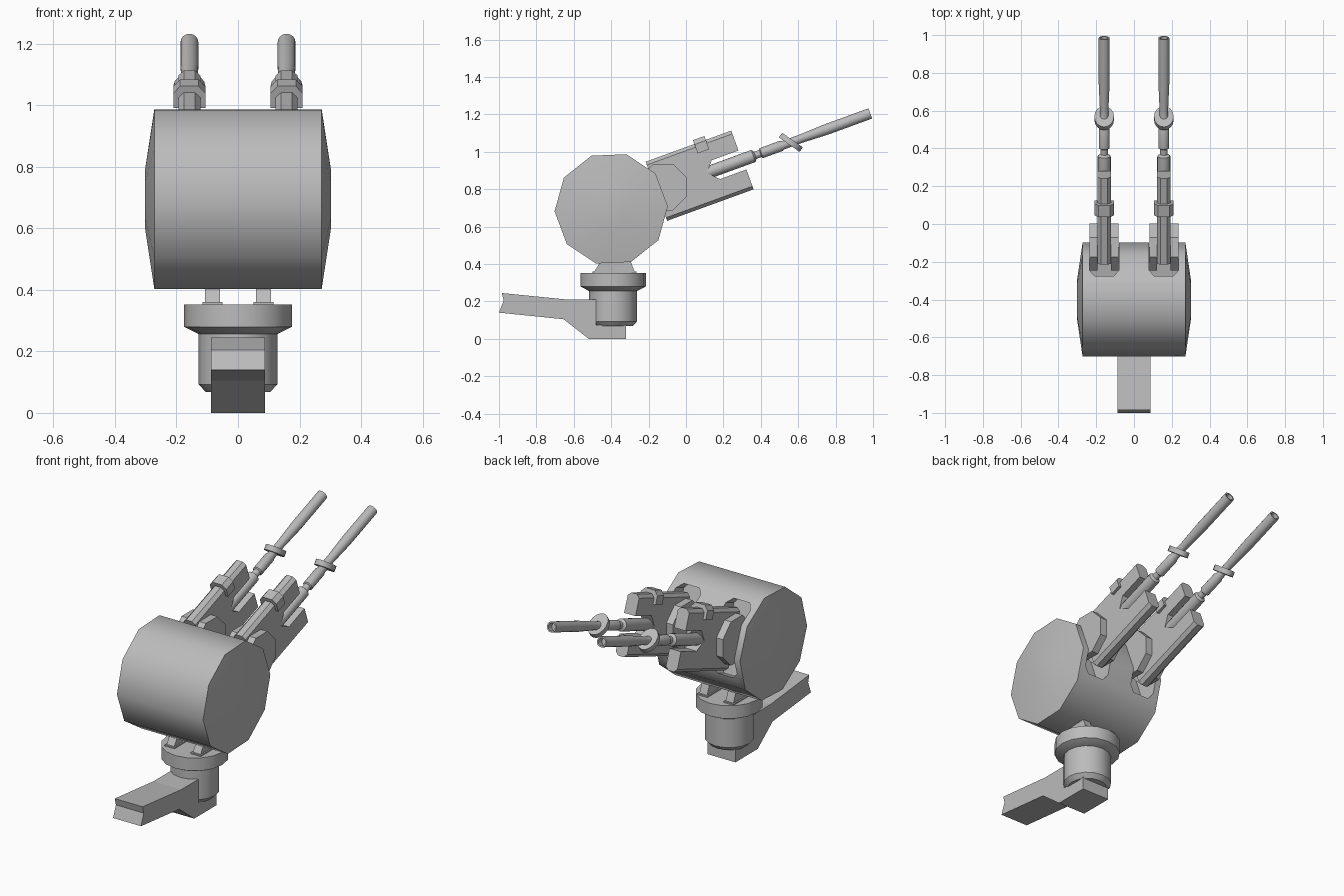
import bpy, bmesh
from math import sin, cos, pi, radians

if "Cube" in bpy.data.objects:
    bpy.data.objects.remove(bpy.data.objects["Cube"], do_unlink=True)

grey = bpy.data.materials.new("plain grey")
grey.use_nodes = True
grey.diffuse_color = (0.5, 0.5, 0.5, 1)
grey.node_tree.nodes["Principled BSDF"].inputs["Base Color"].default_value = (0.5, 0.5, 0.5, 1)

TILT = radians(20)


def finish(bm, name, loc=(0, 0, 0), tilt=0.0):
    bmesh.ops.recalc_face_normals(bm, faces=bm.faces)
    mesh = bpy.data.meshes.new(name)
    bm.to_mesh(mesh)
    bm.free()
    mesh.materials.append(grey)
    ob = bpy.data.objects.new(name, mesh)
    bpy.context.collection.objects.link(ob)
    ob.location = loc
    ob.rotation_euler = (tilt, 0, 0)
    return ob


def activate(ob):
    bpy.ops.object.select_all(action='DESELECT')
    ob.select_set(True)
    bpy.context.view_layer.objects.active = ob


def smooth(ob):
    activate(ob)
    bpy.ops.object.shade_smooth_by_angle(angle=radians(40))


def prism(name, pts, half, chamfer=0.0, limit=0.0, axis="X", span=None, **kw):
    """Extrude a side profile across x, or an (x, z) profile along y."""
    bm = bmesh.new()
    lo, hi = span or (-half, half)
    place = (lambda p, t: (t, p[0], p[1])) if axis == "X" else (lambda p, t: (p[0], t, p[1]))
    ends = [[bm.verts.new(place(p, t)) for p in pts] for t in (lo, hi)]
    bm.faces.new(ends[0])
    bm.faces.new(ends[1])
    n = len(pts)
    for i in range(n):
        j = (i + 1) % n
        bm.faces.new((ends[0][i], ends[0][j], ends[1][j], ends[1][i]))
    bmesh.ops.recalc_face_normals(bm, faces=bm.faces)
    if chamfer:
        # chamfer only the long outer edges
        edges = [e for e in bm.edges
                 if all(abs(v.co.z) > limit for v in e.verts)
                 and abs(e.verts[0].co.x - e.verts[1].co.x) < 1e-5
                 and abs(e.verts[0].co.z - e.verts[1].co.z) < 0.01]
        bmesh.ops.bevel(bm, geom=edges, offset=chamfer, segments=1, affect='EDGES')
    return finish(bm, name, **kw)


def lathe(name, profile, sides, axis, phase=0.0, **kw):
    """Revolve (radius, distance) pairs around an axis."""
    bm = bmesh.new()
    rings = []
    for r, t in profile:
        ring = []
        for i in range(sides):
            a = 2 * pi * i / sides + phase
            p, q = r * cos(a), r * sin(a)
            co = {"X": (t, p, q), "Y": (p, t, q), "Z": (p, q, t)}[axis]
            ring.append(bm.verts.new(co))
        rings.append(ring)
    for a, b in zip(rings, rings[1:]):
        for i in range(sides):
            j = (i + 1) % sides
            bm.faces.new((a[i], a[j], b[j], b[i]))
    bm.faces.new(rings[0])
    bm.faces.new(rings[-1])
    ob = finish(bm, name, **kw)
    smooth(ob)
    return ob


# support arm with a notched open end
prism("support_arm", [(-0.985, 0.245), (-0.635, 0.21), (-0.48, 0.21), (-0.48, 0.075),
                      (-0.32, 0.075), (-0.32, 0), (-0.52, 0), (-0.655, 0.105),
                      (-1, 0.14), (-0.975, 0.205)], 0.088)

# swivel column and flange
lathe("swivel_column", [(0.105, 0.068), (0.128, 0.093), (0.128, 0.257), (0.13, 0.257),
                        (0.175, 0.28), (0.175, 0.353)], 16, "Z", loc=(0, -0.39, 0))

# brackets between flange and drum
for side, s in (("left", 1), ("right", -1)):
    prism("bracket_" + side, [(-0.49, 0.36), (-0.275, 0.36), (-0.3, 0.425), (-0.45, 0.425)],
          0.024, loc=(s * 0.083, 0, 0))
    prism("bracket_foot_" + side, [(-0.5, 0.35), (-0.265, 0.35), (-0.265, 0.36), (-0.5, 0.36)],
          0.032, loc=(s * 0.083, 0, 0))

# turret drum
drum = lathe("turret_drum", [(0.1, -0.302), (0.303, -0.272), (0.303, 0.272), (0.1, 0.302)],
             10, "X", phase=radians(2.5), loc=(0, -0.4, 0.695))

# gun slots cut into the drum
slot = [(-0.078, -0.17), (-0.05, -0.2), (0.05, -0.2), (0.078, -0.17),
        (0.078, 0.17), (0.05, 0.2), (-0.05, 0.2), (-0.078, 0.17)]
for s in (1, -1):
    cutter = prism("slot_cutter", slot, 0, axis="Y", span=(-0.17, 0.3),
                   loc=(s * 0.158, -0.1, 0.81), tilt=TILT)
    cutter.hide_render = True
    activate(drum)
    mod = drum.modifiers.new("slot", 'BOOLEAN')
    mod.operation = 'DIFFERENCE'
    mod.solver = 'EXACT'
    mod.object = cutter
    bpy.ops.object.modifier_apply(modifier=mod.name)
    bpy.data.objects.remove(cutter, do_unlink=True)
smooth(drum)

# side profile of the forked gun body, along the barrel axis
body = [(-0.062, 0.168), (0.425, 0.168), (0.425, 0.055), (0.273, 0.055), (0.225, 0),
        (0.28, -0.055), (0.43, -0.055), (0.43, -0.168), (-0.062, -0.168)]
octagon = [(0.135 * cos(pi / 8 + i * pi / 4), 0.135 * sin(pi / 8 + i * pi / 4)) for i in range(8)]
strap = [(-0.052, 0.115), (-0.052, 0.165), (-0.03, 0.19), (0.03, 0.19), (0.052, 0.165), (0.052, 0.115)]
barrel = [(0.02, 0.15), (0.034, 0.24), (0.034, 0.49), (0.02, 0.5), (0.02, 0.53), (0.028, 0.535),
          (0.028, 0.65), (0.023, 0.66), (0.023, 0.76), (0.029, 0.9), (0.029, 1.155),
          (0.021, 1.155), (0.021, 1.12)]

for side, s in (("left", 1), ("right", -1)):
    x = s * 0.158
    frame = dict(loc=(x, -0.1, 0.81), tilt=TILT)
    prism("gun_body_" + side, body, 0.036, chamfer=0.018, limit=0.1, **frame)
    prism("gun_strap_" + side, strap, 0, axis="Y", span=(0.215, 0.28), **frame)
    lathe("barrel_" + side, barrel, 16, "Y", **frame)
    # octagonal trunnion cheeks on both sides of the body
    for part, c in (("outer", s), ("inner", -s)):
        prism("trunnion_" + part + "_" + side, octagon, 0.021,
              loc=(x + c * 0.056, -0.122, 0.811))
    # slanted oval collar around the barrel
    u = 0.703
    collar = lathe("barrel_collar_" + side, [(0.052, -0.015), (0.052, 0.015)], 16, "Y",
                   loc=(x, -0.1 + u * cos(TILT), 0.81 + u * sin(TILT)), tilt=radians(55))
    collar.scale = (1, 1, 1.3)
